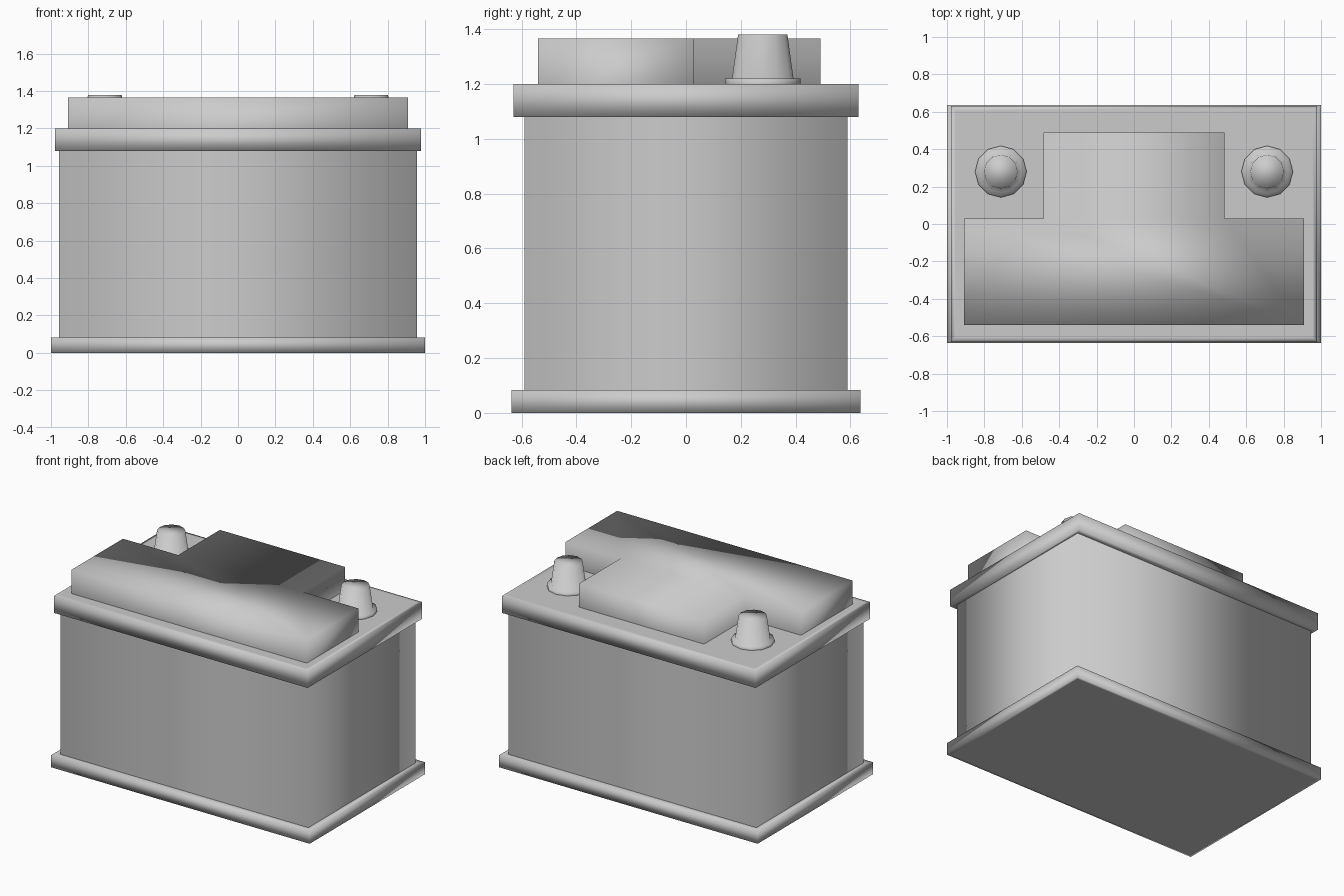
import bpy, bmesh, math

if "Cube" in bpy.data.objects:
    bpy.data.objects.remove(bpy.data.objects["Cube"])


def loft(name, rings, cap_start=False, cap_end=False):
    """Skin a stack of matching point rings into one smooth-shaded mesh."""
    bm = bmesh.new()
    loops = [[bm.verts.new(p) for p in ring] for ring in rings]
    for a, b in zip(loops, loops[1:]):
        n = len(a)
        for i in range(n):
            j = (i + 1) % n
            bm.faces.new((a[i], a[j], b[j], b[i]))
    if cap_start:
        bm.faces.new(loops[0][::-1])
    if cap_end:
        bm.faces.new(loops[-1])
    for f in bm.faces:
        f.smooth = True
    mesh = bpy.data.meshes.new(name)
    bm.to_mesh(mesh)
    bm.free()
    obj = bpy.data.objects.new(name, mesh)
    bpy.context.collection.objects.link(obj)
    return obj


def rect(x, y, z):
    return [(-x, -y, z), (x, -y, z), (x, y, z), (-x, y, z)]


def circle(cx, cy, r, z, n=12):
    return [(cx + r * math.cos(2 * math.pi * i / n),
             cy + r * math.sin(2 * math.pi * i / n), z) for i in range(n)]


# Bottom flange, with a narrow rim loop underneath
loft("base_flange", [rect(0.98, 0.617, 0), rect(1.0, 0.637, 0),
                     rect(1.0, 0.637, 0.083), rect(0.957, 0.59, 0.083)],
     cap_start=True)

# Case walls
loft("case_body", [rect(0.957, 0.59, 0.083), rect(0.957, 0.59, 1.08)])

# Lid, with a narrow rim loop on top
loft("lid", [rect(0.957, 0.59, 1.08), rect(0.979, 0.63, 1.08),
             rect(0.979, 0.63, 1.2), rect(0.955, 0.605, 1.2)],
     cap_end=True)

# Raised T-shaped cover
outline = [(-0.91, -0.54), (0.91, -0.54), (0.91, 0.03), (0.483, 0.03),
           (0.483, 0.49), (-0.483, 0.49), (-0.483, 0.03), (-0.91, 0.03)]
loft("raised_cover", [[(x, y, z) for x, y in outline] for z in (1.2, 1.365)],
     cap_end=True)

# Tapered terminal posts on round collars
profile = [(0.138, 1.2), (0.138, 1.22), (0.112, 1.22), (0.09, 1.38)]
for side, sx in (("left", -1), ("right", 1)):
    loft(f"terminal_{side}",
         [circle(sx * 0.712, 0.28, r, z) for r, z in profile], cap_end=True)
